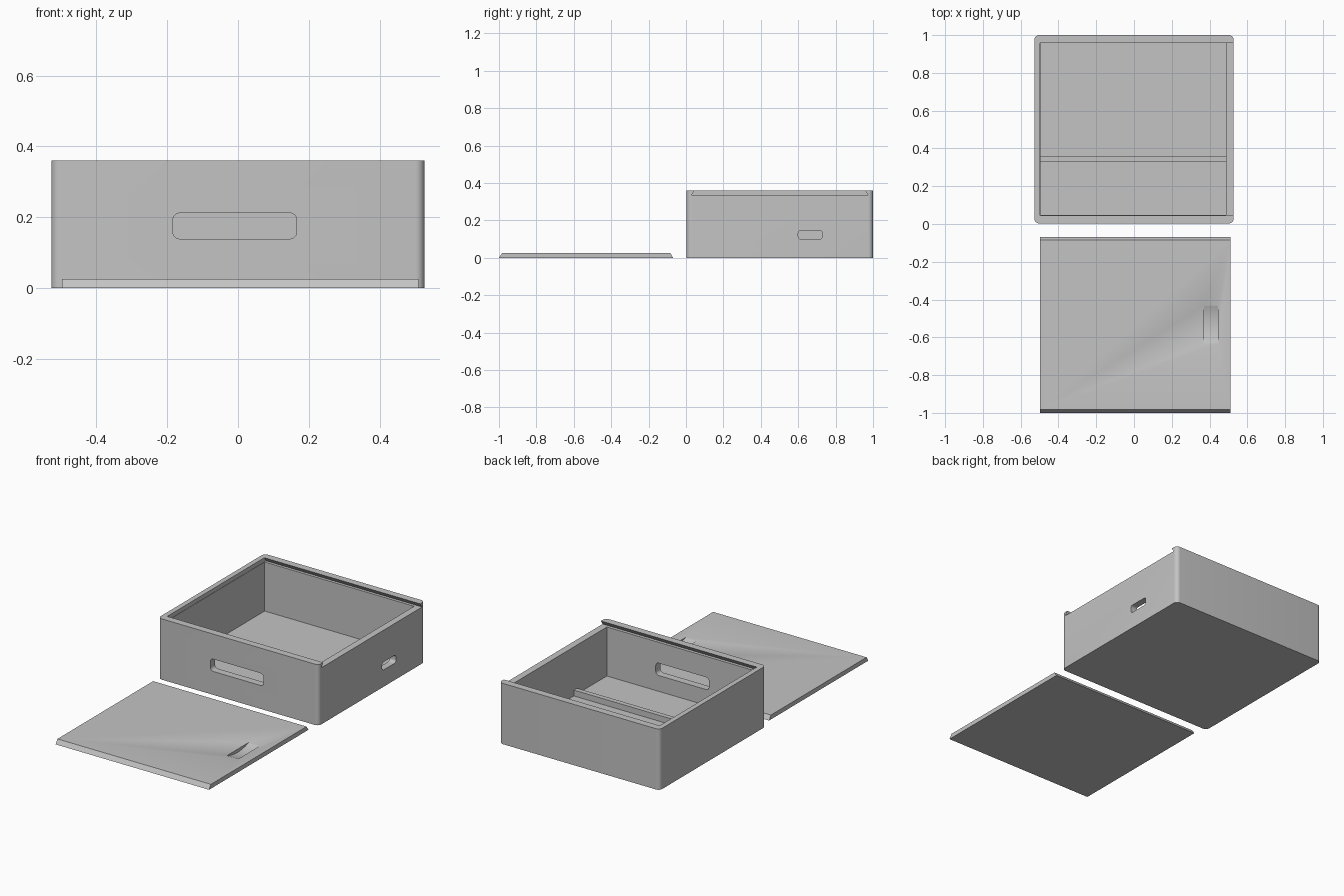
import bpy, bmesh, math

if "Cube" in bpy.data.objects:
    bpy.data.objects.remove(bpy.data.objects["Cube"])

grey = bpy.data.materials.new("plain grey")
grey.diffuse_color = (0.55, 0.55, 0.55, 1)
grey.use_nodes = True
grey.node_tree.nodes["Principled BSDF"].inputs["Base Color"].default_value = grey.diffuse_color


def prism(name, pts, axis, lo, hi):
    """Extrude a 2D outline along an axis: x takes (y,z), y takes (x,z), z takes (x,y)."""
    def place(a, b, c):
        return {"x": (c, a, b), "y": (a, c, b), "z": (a, b, c)}[axis]
    bm = bmesh.new()
    low = [bm.verts.new(place(a, b, lo)) for a, b in pts]
    high = [bm.verts.new(place(a, b, hi)) for a, b in pts]
    bm.faces.new(low)
    bm.faces.new(high)
    n = len(pts)
    for i in range(n):
        j = (i + 1) % n
        bm.faces.new((low[i], low[j], high[j], high[i]))
    bmesh.ops.recalc_face_normals(bm, faces=bm.faces)
    mesh = bpy.data.meshes.new(name)
    bm.to_mesh(mesh)
    bm.free()
    mesh.materials.append(grey)
    ob = bpy.data.objects.new(name, mesh)
    bpy.context.collection.objects.link(ob)
    return ob


def rounded(a0, a1, b0, b1, r, seg=6):
    """Rounded rectangle outline."""
    pts = []
    corners = ((a1 - r, b1 - r), (a0 + r, b1 - r), (a0 + r, b0 + r), (a1 - r, b0 + r))
    for k, (ca, cb) in enumerate(corners):
        for i in range(seg + 1):
            t = (k + i / seg) * math.pi / 2
            pts.append((ca + r * math.cos(t), cb + r * math.sin(t)))
    return pts


def rect(a0, a1, b0, b1):
    return [(a0, b0), (a1, b0), (a1, b1), (a0, b1)]


def cut(ob, cutters):
    """Subtract each cutter, bake the result and remove the cutter."""
    bpy.context.view_layer.objects.active = ob
    for c in cutters:
        c.hide_render = True
        m = ob.modifiers.new("cut", "BOOLEAN")
        m.operation, m.solver, m.object = "DIFFERENCE", "EXACT", c
        bpy.ops.object.modifier_apply(modifier=m.name)
        bpy.data.objects.remove(c)


def smooth(ob):
    bpy.ops.object.select_all(action="DESELECT")
    ob.select_set(True)
    bpy.context.view_layer.objects.active = ob
    bpy.ops.object.shade_smooth_by_angle(angle=math.radians(30))


# Box body with rounded upright corners
box = prism("box_body", rounded(-0.527, 0.527, 0.003, 1.0, 0.025, 8), "z", 0, 0.361)

cut(box, [
    # storage space
    prism("cavity", rect(-0.495, 0.487, 0.047, 0.957), "z", 0.045, 0.345),
    # dovetail lid groove, open at the right end
    prism("lid_groove", [(0.029, 0.336), (0.974, 0.336), (0.94, 0.386), (0.063, 0.386)],
          "x", -0.497, 0.6),
    # front hand hole
    prism("hand_hole", rounded(-0.184, 0.166, 0.139, 0.212, 0.02), "y", -0.1, 0.1),
    # small finger hole in the right wall
    prism("finger_hole", rounded(0.60, 0.73, 0.10, 0.147, 0.016), "x", 0.4, 0.6),
])
smooth(box)

# Low divider across the floor
prism("divider", rect(-0.505, 0.497, 0.328, 0.357), "z", 0.03, 0.08)

# Sliding lid with sloped long edges
lid = prism("sliding_lid", [(-1.0, 0), (-0.068, 0), (-0.085, 0.026), (-0.983, 0.026)],
            "x", -0.498, 0.51)

# Curved thumb scoop in the lid
half, depth, seg = 0.103, 0.019, 16
radius = (half ** 2 + depth ** 2) / (2 * depth)
span = math.asin(half / radius) * 1.05
arc = [(-0.532 + radius * math.sin(span * (2 * i / seg - 1)),
        0.026 - depth + radius * (1 - math.cos(span * (2 * i / seg - 1))))
       for i in range(seg + 1)]
arc += [(arc[-1][0], 0.06), (arc[0][0], 0.06)]
cut(lid, [prism("thumb_scoop", arc, "x", 0.371, 0.445)])
smooth(lid)
